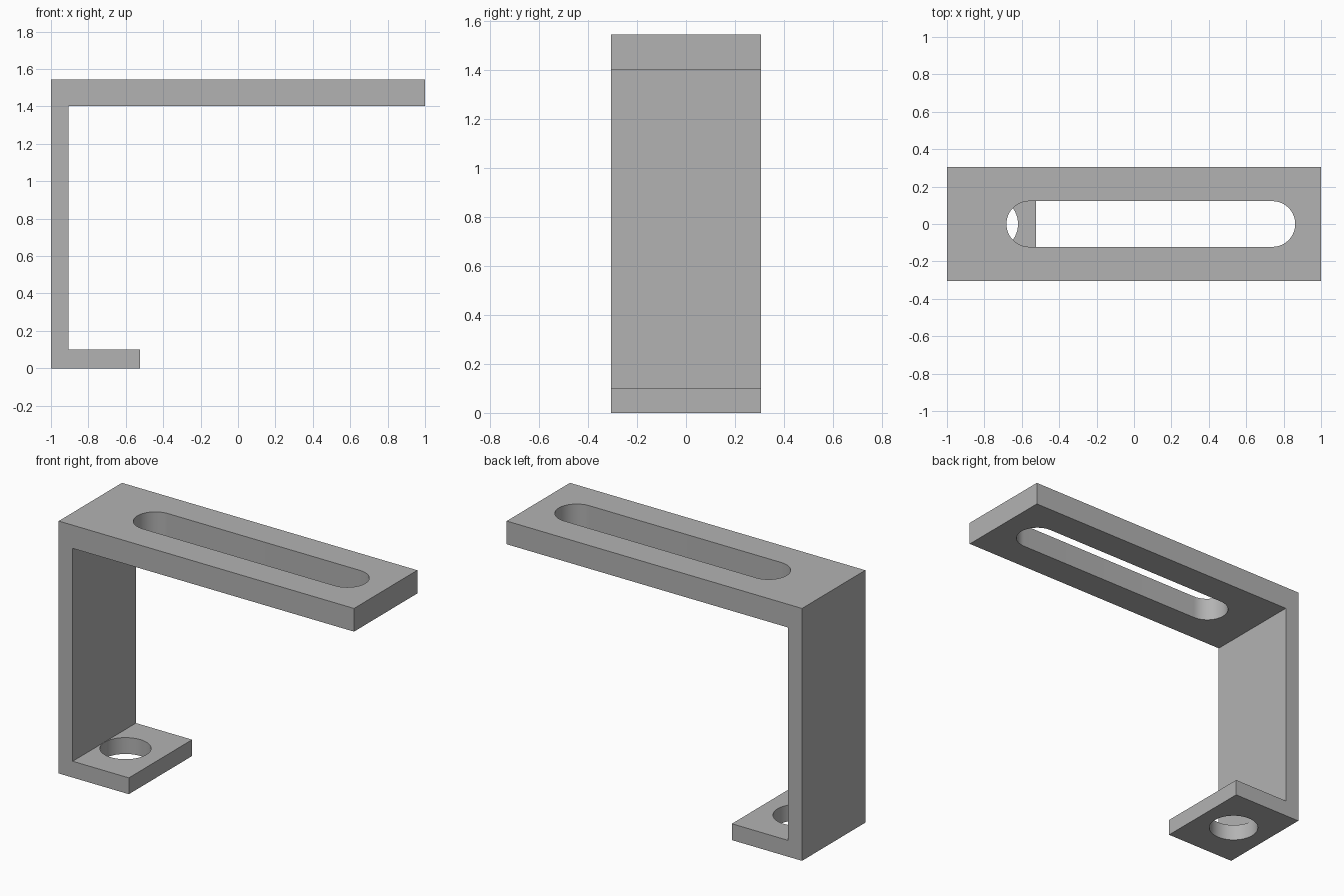
import bpy, bmesh
from math import pi, cos, sin

cube = bpy.data.objects.get("Cube")
if cube:
    bpy.data.objects.remove(cube, do_unlink=True)

# Plain grey metal
grey = bpy.data.materials.new("grey metal")
grey.use_nodes = True
color = (0.45, 0.45, 0.45, 1)
grey.diffuse_color = color
grey.node_tree.nodes["Principled BSDF"].inputs["Base Color"].default_value = color


def prism(name, outline, direction):
    """Extrude a closed outline of 3D points along a direction."""
    bm = bmesh.new()
    face = bm.faces.new([bm.verts.new(p) for p in outline])
    top = bmesh.ops.extrude_face_region(bm, geom=[face])["geom"]
    bmesh.ops.translate(bm, vec=direction,
                        verts=[v for v in top if isinstance(v, bmesh.types.BMVert)])
    bmesh.ops.recalc_face_normals(bm, faces=bm.faces)
    mesh = bpy.data.meshes.new(name)
    bm.to_mesh(mesh)
    bm.free()
    mesh.materials.append(grey)
    obj = bpy.data.objects.new(name, mesh)
    bpy.context.collection.objects.link(obj)
    return obj


def slot_cutter(name, x0, x1, radius, z0, height, steps=32):
    """Rounded slot between two arc centres; equal centres give a round hole."""
    points = []
    for centre, start in ((x1, -pi / 2), (x0, pi / 2)):
        for i in range(steps + (x0 != x1)):
            a = start + pi * i / steps
            points.append((centre + radius * cos(a), radius * sin(a), z0))
    obj = prism(name, points, (0, 0, height))
    obj.hide_render = True
    return obj


# Bracket: long top arm, upright wall and short foot in one profile
half_depth = 0.306
left, inner, foot_end = -1, -0.905, -0.525
foot_top, arm_bottom, arm_top = 0.1, 1.403, 1.545
profile = [(left, 0), (foot_end, 0), (foot_end, foot_top), (inner, foot_top),
           (inner, arm_bottom), (1, arm_bottom), (1, arm_top), (left, arm_top)]
bracket = prism("bracket", [(x, -half_depth, z) for x, z in profile],
                (0, 2 * half_depth, 0))

# Long slot in the arm and round hole in the foot
cutters = [slot_cutter("arm_slot_cutter", -0.56, 0.74, 0.122, 1.3, 0.4),
           slot_cutter("foot_hole_cutter", -0.762, -0.762, 0.142, -0.1, 0.3)]

bpy.ops.object.select_all(action="DESELECT")
bpy.context.view_layer.objects.active = bracket
bracket.select_set(True)
for cutter in cutters:
    mod = bracket.modifiers.new(cutter.name, "BOOLEAN")
    mod.operation = "DIFFERENCE"
    mod.solver = "EXACT"
    mod.object = cutter
    bpy.ops.object.modifier_apply(modifier=mod.name)
    bpy.data.objects.remove(cutter, do_unlink=True)

bpy.ops.object.shade_smooth_by_angle(angle=pi / 6)
